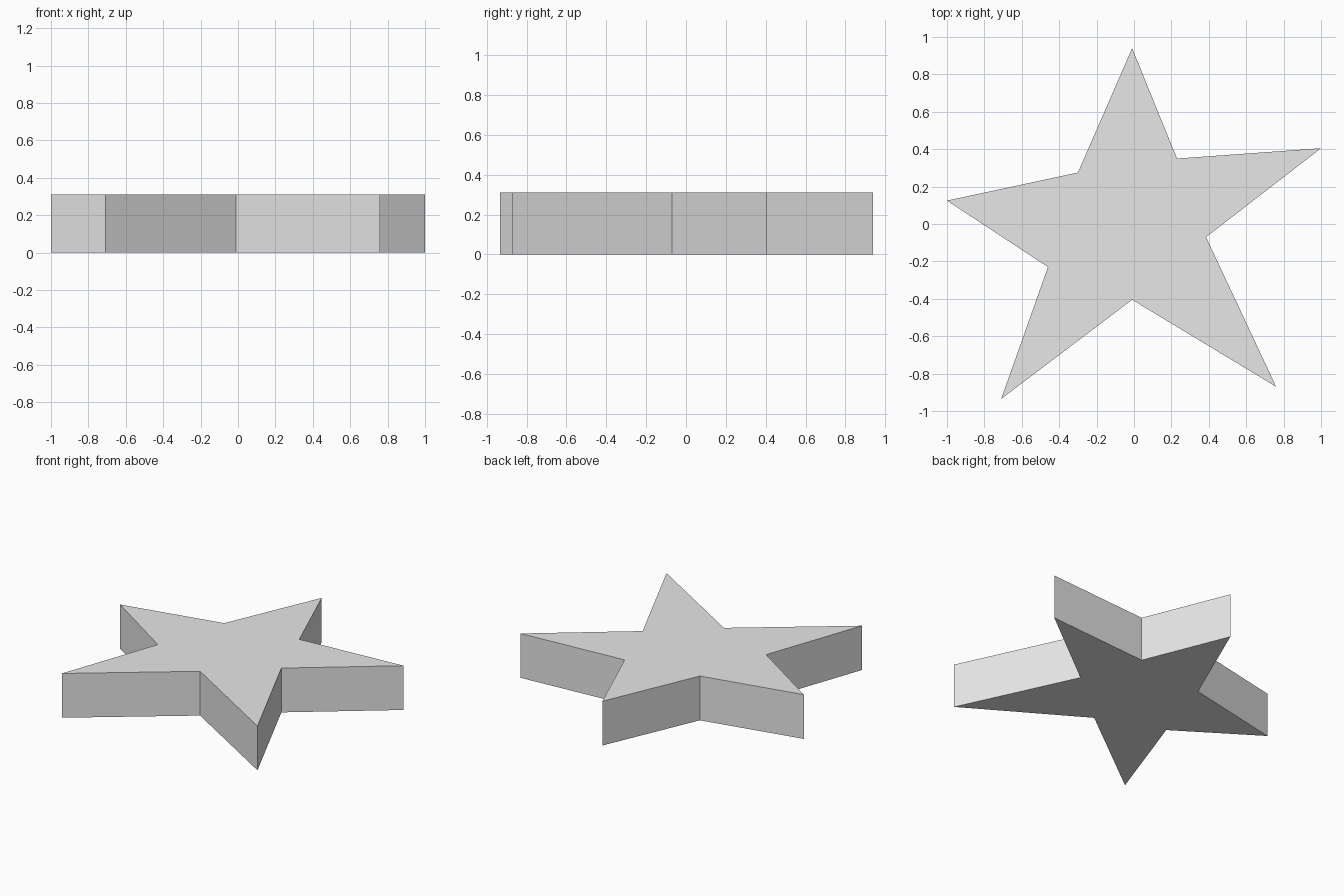
import bpy
import bmesh

default = bpy.data.objects.get("Cube")
if default:
    bpy.data.objects.remove(default, do_unlink=True)

HEIGHT = 0.31

# Star outline, tips and notches alternating, clockwise from the back tip
OUTLINE = [
    (-0.01, 0.94), (0.23, 0.35),
    (1.0, 0.405), (0.385, -0.07),
    (0.76, -0.87), (-0.01, -0.405),
    (-0.71, -0.935), (-0.46, -0.23),
    (-1.0, 0.125), (-0.3, 0.275),
]


def make_material(name, colour):
    mat = bpy.data.materials.new(name)
    mat.use_nodes = True
    mat.diffuse_color = colour
    mat.node_tree.nodes["Principled BSDF"].inputs["Base Color"].default_value = colour
    return mat


def extrude_outline(name, outline, height, mat):
    bm = bmesh.new()
    base = bm.faces.new([bm.verts.new((x, y, 0)) for x, y in outline])
    result = bmesh.ops.extrude_face_region(bm, geom=[base], use_keep_orig=True)
    top = [v for v in result["geom"] if isinstance(v, bmesh.types.BMVert)]
    bmesh.ops.translate(bm, verts=top, vec=(0, 0, height))
    bmesh.ops.recalc_face_normals(bm, faces=bm.faces)
    mesh = bpy.data.meshes.new(name)
    bm.to_mesh(mesh)
    bm.free()
    mesh.materials.append(mat)
    obj = bpy.data.objects.new(name, mesh)
    bpy.context.collection.objects.link(obj)
    return obj


# Flat five-pointed star slab
extrude_outline("star", OUTLINE, HEIGHT, make_material("light_grey", (0.8, 0.8, 0.8, 1)))
